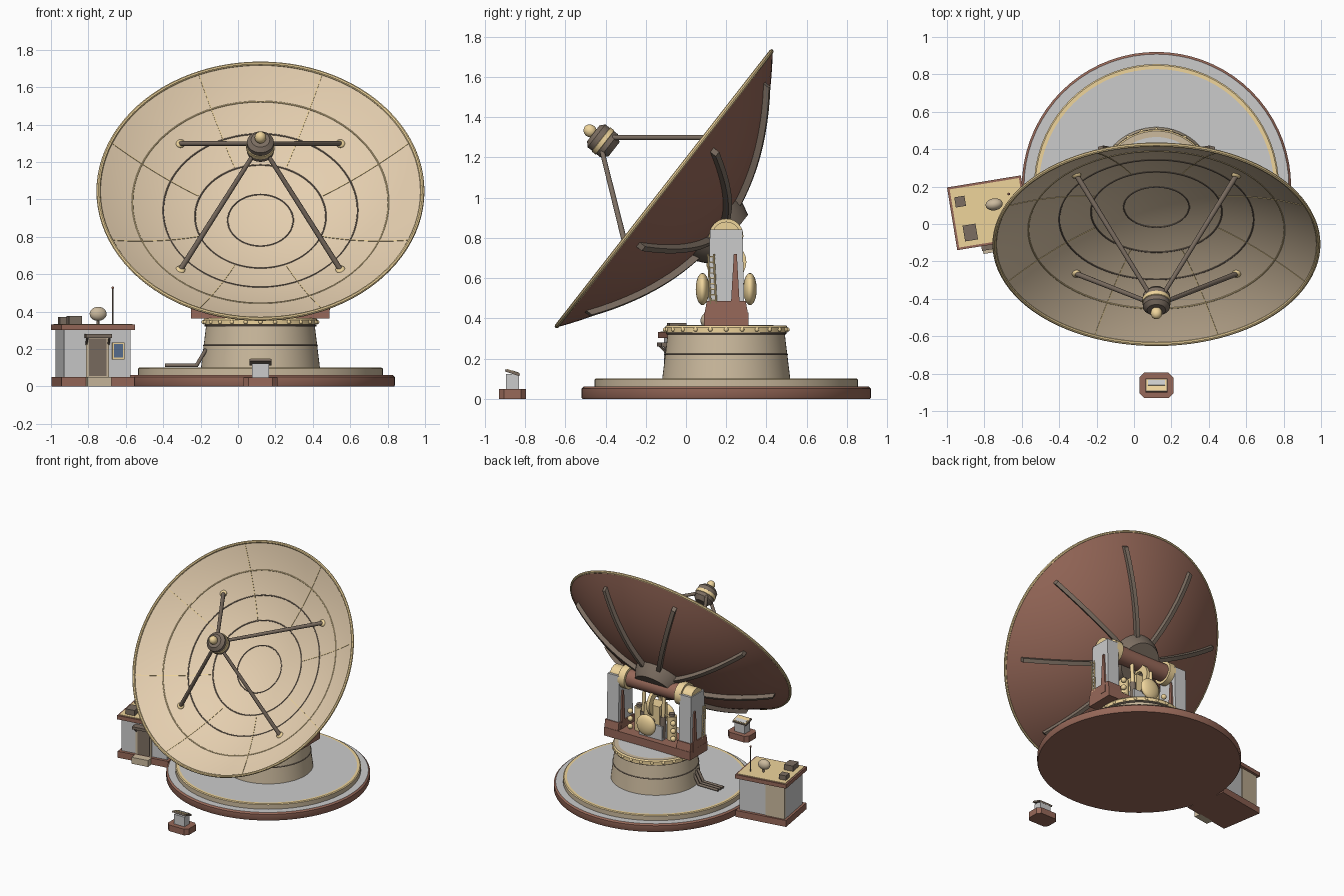
import bpy, bmesh, math
from mathutils import Matrix, Vector

if "Cube" in bpy.data.objects:
    bpy.data.objects.remove(bpy.data.objects["Cube"])

COL = dict(tan=(.78, .62, .43), stone=(.60, .49, .34), gold=(.86, .66, .33), maroon=(.31, .14, .10),
           dark=(.20, .155, .12), grey=(.8, .8, .8), glass=(.10, .16, .28))
MATS = {}
I = Matrix.Identity(4)
T = Matrix.Translation
CX, CY = .12, .20


def mat(n):
    if n not in MATS:
        MATS[n] = bpy.data.materials.new(n)
        MATS[n].diffuse_color = (*COL[n], 1)
    return MATS[n]


def finish(name, bm, mats, M=I, smooth=True):
    bmesh.ops.remove_doubles(bm, verts=bm.verts, dist=1e-5)
    bmesh.ops.recalc_face_normals(bm, faces=bm.faces)
    me = bpy.data.meshes.new(name)
    bm.to_mesh(me)
    bm.free()
    for m in mats:
        me.materials.append(mat(m))
    if smooth:
        for p in me.polygons:
            p.use_smooth = True
        me.set_sharp_from_angle(angle=math.radians(35))
    ob = bpy.data.objects.new(name, me)
    ob.matrix_world = M
    bpy.context.collection.objects.link(ob)
    return ob


def lathe(name, prof, m, M=I, n=32, closed=False):
    """Revolve (radius, height) points round local z; m = one colour or one per segment."""
    bm = bmesh.new()
    rings = [[bm.verts.new((r * math.cos(a), r * math.sin(a), z))
              for a in (2 * math.pi * k / n for k in range(n))] for r, z in prof]
    segs = len(prof) if closed else len(prof) - 1
    ms = [m] * segs if isinstance(m, str) else m
    slots = list(dict.fromkeys(ms))
    for s in range(segs):
        a, b = rings[s], rings[(s + 1) % len(prof)]
        for k in range(n):
            f = bm.faces.new((a[k], a[(k + 1) % n], b[(k + 1) % n], b[k]))
            f.material_index = slots.index(ms[s])
    return finish(name, bm, slots, M)


def ring(name, R, z, t, m, M=I, n=64):
    c = [(R + t * math.cos(k * math.pi / 4), z + t * math.sin(k * math.pi / 4)) for k in range(8)]
    return lathe(name, c, m, M, n, True)


def rod(name, p, q, r, m, r2=None, M=I, n=16):
    p, q = Vector(p), Vector(q)
    d = q - p
    A = T(p) @ d.to_track_quat('Z', 'Y').to_matrix().to_4x4()
    L = d.length
    r2 = r if r2 is None else r2
    return lathe(name, [(0, 0), (r, 0), (r2, L), (0, L)], m, M @ A, n)


def ball(name, c, r, m, s=(1, 1, 1), M=I):
    p = [(r * math.sin(math.pi * k / 12), -r * math.cos(math.pi * k / 12)) for k in range(13)]
    return lathe(name, p, m, M @ T(c) @ Matrix.Diagonal((*s, 1)), 24)


def box(name, c, s, m, M=I, top=(1, 1), bevel=0):
    bm = bmesh.new()
    bmesh.ops.create_cube(bm, size=1)
    for v in bm.verts:
        k = top if v.co.z > 0 else (1, 1)
        v.co = Vector((v.co.x * s[0] * k[0], v.co.y * s[1] * k[1], v.co.z * s[2]))
    if bevel:
        es = [e for e in bm.edges if abs((e.verts[0].co - e.verts[1].co).normalized().z) > .9]
        bmesh.ops.bevel(bm, geom=es, offset=bevel, segments=1, affect='EDGES')
    return finish(name, bm, [m], M @ T(c), False)


# Ground slab, upper tier and pedestal
B = T((CX, CY, 0))
lathe("ground_slab", [(0, 0), (.715, 0), (.72, .008), (.72, .05), (.708, .06), (0, .06)],
      ["maroon"] * 4 + ["grey"], B, 72)
lathe("upper_tier", [(0, .06), (.655, .06), (.655, .095), (.648, .1), (.628, .1), (0, .1)],
      ["stone", "stone", "gold", "gold", "grey"], B, 72)
lathe("pedestal", [(0, .1), (.318, .1), (.29, .33), (0, .33)], "stone", B, 64)
lathe("pedestal_collar", [(0, .33), (.305, .33), (.305, .355), (.297, .365), (.265, .365), (0, .368)],
      ["stone", "gold", "gold", "stone", "grey"], B, 64)
ring("pedestal_seam", .303, .22, .004, "dark", B)
ring("collar_seam", .295, .325, .005, "dark", B)
for k in range(24):
    a = k * math.pi / 12
    ball("collar_bolt", (.304 * math.cos(a), .304 * math.sin(a), .344), .011, "gold", M=B)
for k in range(3):
    y = .10 + .03 * k
    rod("conduit_riser", (-.17, y, .2), (-.22, y, .115), .01, "dark")
    rod("conduit_run", (-.215, y, .113), (-.39, y, .113), .01, "dark")

# Yoke with two arms and the tilt axle
box("yoke_base", (CX, CY, .395), (.74, .22, .065), "maroon")
for s in (-1, 1):
    x = CX + s * .31
    box("arm_shoe", (x, CY, .455), (.118, .215, .06), "maroon", top=(1, .9))
    box("yoke_arm", (x, CY, .635), (.10, .18, .41), "grey", top=(1, .9))
    box("arm_gusset", (x, CY + .045, .565), (.125, .05, .31), "maroon", top=(1, .3))
    rod("axle_collar", (CX + s * .215, CY, .81), (CX + s * .27, CY, .81), .085, "gold", n=32)
    rod("axle_end", (CX + s * .25, CY, .81), (CX + s * .352, CY, .81), .07, "gold", n=32)
    for y in (-.078, -.05):
        rod("ladder_rail", (x + s * .055, CY + y, .47), (x + s * .055, CY + y - .012, .72), .005, "gold", n=8)
    for k in range(9):
        rod("ladder_rung", (x + s * .055, CY - .08, .49 + k * .027),
            (x + s * .055, CY - .056, .49 + k * .027), .004, "gold", n=6)
rod("tilt_axle", (CX - .25, CY, .81), (CX + .25, CY, .81), .065, "maroon", n=32)

# Drive machinery between the arms
box("gearbox", (CX, CY, .48), (.20, .13, .11), "grey")
box("drive_block", (CX, CY, .60), (.13, .10, .15), "gold")
for s in (-1, 1):
    rod("drive_motor", (CX + s * .14, CY, .43), (CX + s * .14, CY, .61), .035, "gold")
    rod("motor_cap", (CX + s * .14, CY, .61), (CX + s * .14, CY, .63), .022, "dark")
    rod("actuator", (CX + s * .085, CY + .04, .45), (CX + s * .085, CY + .02, .77), .014, "gold")
    rod("actuator_sleeve", (CX + s * .085, CY + .04, .44), (CX + s * .085, CY + .03, .60), .022, "dark")
    ball("drive_drum", (CX, CY + s * .118, .545), .08, "gold", (1, .42, 1))
    rod("drum_shaft", (CX, CY, .545), (CX, CY + s * .11, .545), .03, "dark")
    for k in range(3):
        ball("gauge", (CX + s * .185, CY + .05, .46 + .06 * k), .02, "gold")
lathe("drive_gear", [(.05, -.012), (.10, -.012), (.10, .012), (.05, .012)], "gold",
      T((CX, CY, .68)) @ Matrix.Rotation(math.pi / 2, 4, 'Y'), 24, True)

# Dish frame: z along the boresight, origin at the rim centre
D = T((CX, -.11, 1.045)) @ Matrix.Rotation(math.radians(52), 4, 'X')
R, FRONT, BACK = .868, .265, .325


def depth(r, d):
    return -d * (1 - (r / R) ** 2)


N = 18
front = [(R * k / N, depth(R * k / N, FRONT)) for k in range(N + 1)]
back = [(R * k / N, depth(R * k / N, BACK) - .008) for k in range(N, -1, -1)]
lathe("dish", front + back, ["tan"] * N + ["gold"] + ["maroon"] * N, D, 96)
ring("dish_rim", R - .002, -.002, .011, "gold", D, 96)
for r in (.175, .35, .52, .685):
    ring("dish_panel_seam", r, depth(r, FRONT), .004, "dark" if r < .6 else "gold", D, 72)


def radial_strip(name, a, r0, r1, w, lo, hi, d, m):
    """Curved bar following the dish surface along one radius."""
    bm = bmesh.new()
    prev = None
    for k in range(13):
        r = r0 + (r1 - r0) * k / 12
        q = [bm.verts.new((r, y, depth(r, d) + z)) for y, z in ((-w, lo), (w, lo), (w, hi), (-w, hi))]
        if prev:
            for i in range(4):
                bm.faces.new((prev[i], prev[(i + 1) % 4], q[(i + 1) % 4], q[i]))
        if k in (0, 12):
            bm.faces.new(q)
        prev = q
    finish(name, bm, [m], D @ Matrix.Rotation(a, 4, 'Z'))


for k in range(8):
    a = (k + .5) * math.pi / 4
    radial_strip("back_rib", a, .12, .78, .015, -.042, .0, BACK, "dark")
    radial_strip("dish_radial_seam", a, .36, .86, .0025, -.004, .003, FRONT, "gold")
lathe("dish_hub", [(0, -.29), (.20, -.29), (.185, -.35), (.155, -.41), (0, -.41)], "dark", D, 40)

# Feed head on four struts
lathe("feed_head", [(0, .315), (.045, .315), (.072, .345), (.072, .37), (.076, .372), (.076, .395),
                    (.072, .397), (.072, .425), (.05, .445), (0, .445)],
      ["dark"] * 3 + ["gold"] * 3 + ["dark"] * 3, D, 32)
ball("feed_tip", (0, 0, .465), .031, "gold", (1, 1, 1.1), D)
for sx in (-1, 1):
    for sy in (-1, 1):
        e = Vector((sx * .428, sy * .428, depth(.605, FRONT)))
        rod("feed_strut", e, (sx * .04, sy * .04, .36), .0145, "dark", .012, D)
        ball("strut_foot", e, .026, "gold", (1, 1, .6), D)

# Control hut, turned slightly
H = T((-.775, .06, 0)) @ Matrix.Rotation(math.radians(9.3), 4, 'Z')
box("hut_plinth", (0, 0, .025), (.395, .33, .05), "maroon", H)
box("hut_walls", (0, 0, .18), (.36, .285, .26), "grey", H)
box("hut_roof_edge", (0, 0, .316), (.40, .34, .03), "maroon", H)
box("hut_roof_top", (0, 0, .328), (.375, .315, .014), "gold", H)
box("hut_door_frame", (0, -.145, .16), (.125, .012, .22), "stone", H)
box("hut_door", (0, -.15, .155), (.095, .014, .20), "dark", H)
box("door_canopy", (0, -.165, .27), (.14, .06, .02), "dark", H)
for s in (-1, 1):
    rod("canopy_bracket", (s * .06, -.145, .225), (s * .06, -.185, .265), .006, "dark", M=H, n=8)
box("door_step", (0, -.185, .025), (.13, .055, .05), "stone", H)
box("window_frame", (.113, -.145, .19), (.066, .012, .09), "gold", H)
box("window_glass", (.113, -.149, .19), (.05, .012, .072), "glass", H)
box("rear_panel", (-.105, .145, .18), (.15, .012, .26), "stone", H)
box("roof_unit_small", (-.143, .084, .352), (.055, .055, .036), "dark", H)
box("roof_unit_large", (-.116, -.088, .355), (.07, .085, .042), "dark", H)
rod("roof_dish_mast", (.034, .05, .33), (.034, .05, .37), .008, "dark", M=H)
ball("roof_dish", (.034, .04, .388), .046, "stone", (1, .7, .82), H)
rod("aerial", (.12, .082, .33), (.12, .082, .53), .004, "dark", M=H, n=8)
ball("aerial_tip", (.12, .082, .528), .007, "maroon", M=H)

# Information stand in front
S = T((.12, -.8625, 0))
box("stand_base", (0, 0, .024), (.18, .135, .048), "maroon", S, bevel=.025)
box("stand_post", (0, 0, .085), (.09, .065, .075), "grey", S)
P = S @ T((0, 0, .13)) @ Matrix.Rotation(math.radians(-18), 4, 'X')
box("stand_panel", (0, 0, 0), (.118, .075, .012), "dark", P)
box("stand_panel_face", (0, 0, .006), (.105, .062, .006), "gold", P)
box("stand_plaque", (0, .012, .0085), (.09, .03, .004), "grey", P)

for m in bpy.data.materials:
    if m.users and not m.is_grease_pencil:
        m.use_nodes = True
        m.node_tree.nodes["Principled BSDF"].inputs["Base Color"].default_value = m.diffuse_color
